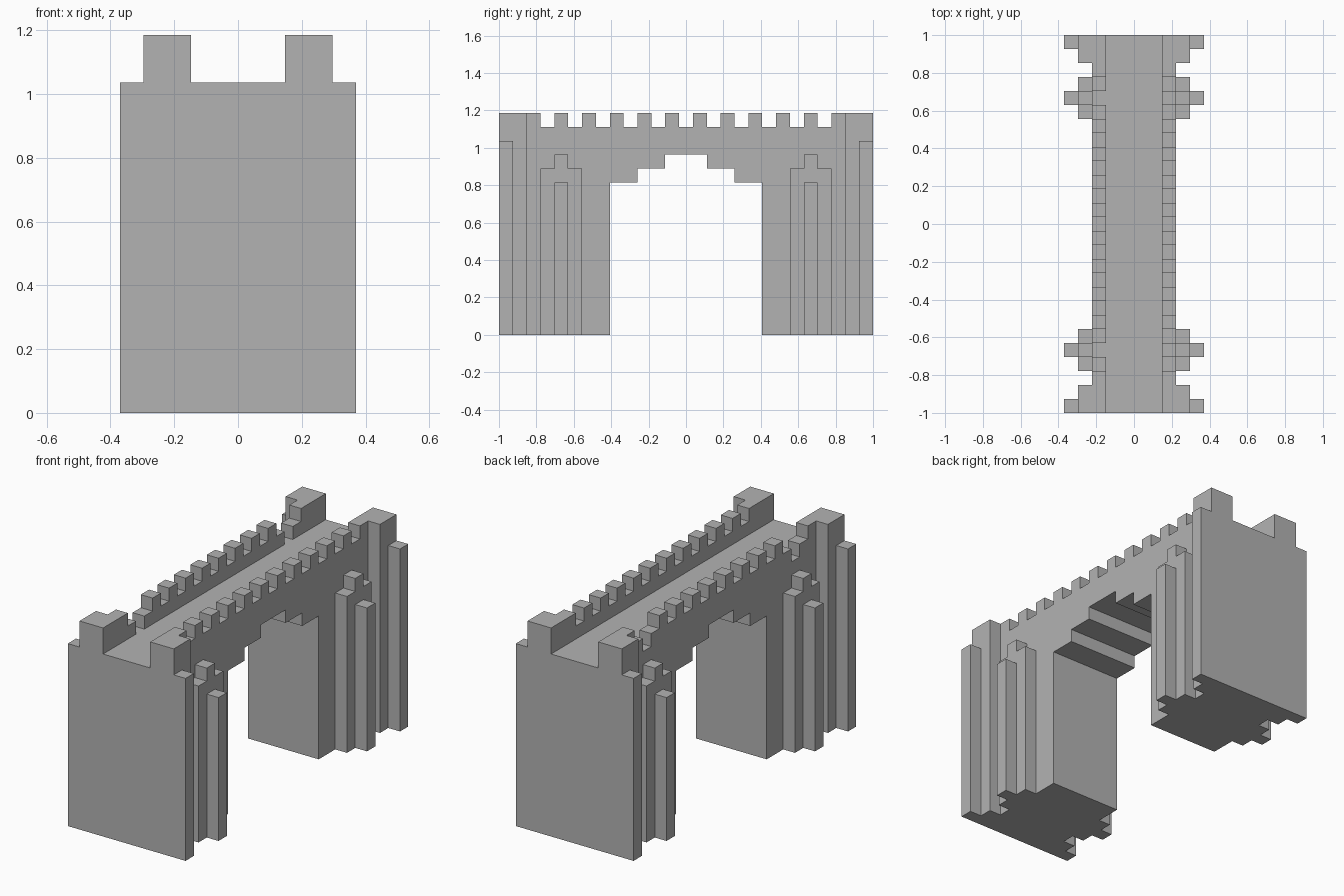
import bpy
import bmesh

U = 2 / 27          # one block of the grid
END = 13.5          # half length in blocks

cube = bpy.data.objects.get("Cube")
if cube:
    bpy.data.objects.remove(cube, do_unlink=True)

stone = bpy.data.materials.new("grey stone")
stone.use_nodes = True
colour = (0.45, 0.45, 0.45, 1)
stone.diffuse_color = colour
stone.node_tree.nodes["Principled BSDF"].inputs["Base Color"].default_value = colour


def slab(name, outline, x0, x1):
    """Extrude a (y, z) outline in blocks from x0 to x1."""
    bm = bmesh.new()
    face = bm.faces.new([bm.verts.new((x0 * U, y * U, z * U)) for y, z in outline])
    out = bmesh.ops.extrude_face_region(bm, geom=[face])
    moved = [v for v in out["geom"] if isinstance(v, bmesh.types.BMVert)]
    bmesh.ops.translate(bm, verts=moved, vec=((x1 - x0) * U, 0, 0))
    bmesh.ops.recalc_face_normals(bm, faces=bm.faces)
    mesh = bpy.data.meshes.new(name)
    bm.to_mesh(mesh)
    bm.free()
    mesh.materials.append(stone)
    obj = bpy.data.objects.new(name, mesh)
    bpy.context.collection.objects.link(obj)
    return obj


def box(name, x0, x1, y0, y1, height):
    return slab(name, [(y0, 0), (y1, 0), (y1, height), (y0, height)], x0, x1)


# Stepped arch, running from the front foot to the back foot
half_arch = [(END, 0), (5.5, 0), (5.5, 11), (3.5, 11), (3.5, 12), (1.5, 12), (1.5, 13)]
arch = [(-y, z) for y, z in half_arch] + half_arch[::-1]


def battlement(doorways):
    """Top edge from back to front: end towers, merlons and optional doorways."""
    edge = [(END, 16), (10.5, 16), (10.5, 15)]
    for y in range(9, -10, -2):
        top = 14 if doorways and abs(y) == 9 else 16
        edge += [(y + 0.5, 15), (y + 0.5, top), (y - 0.5, top), (y - 0.5, 15)]
    return edge + [(-10.5, 15), (-10.5, 16), (-END, 16)]


# Walkway core between the two walls
slab("walkway", arch + [(END, 14), (-END, 14)], -2, 2)

# Side walls; the right one has a doorway near each end
slab("left_wall", arch + battlement(False), 2, 3)
slab("right_wall", arch + battlement(True), -3, -2)

# Stepped buttresses on both sides at both ends
for side, s in (("left", 1), ("right", -1)):
    for end, e in (("front", -1), ("back", 1)):
        tag = side + "_" + end
        box(tag + "_tower", 3 * s, 4 * s, 11.5 * e, END * e, 16)
        box(tag + "_tower_rib", 4 * s, 5 * s, 12.5 * e, END * e, 14)
        stepped = [(7.5, 0), (10.5, 0), (10.5, 12), (9.5, 12),
                   (9.5, 13), (8.5, 13), (8.5, 12), (7.5, 12)]
        slab(tag + "_buttress", [(y * e, z) for y, z in stepped], 3 * s, 4 * s)
        box(tag + "_buttress_rib", 4 * s, 5 * s, 8.5 * e, 9.5 * e, 11)
